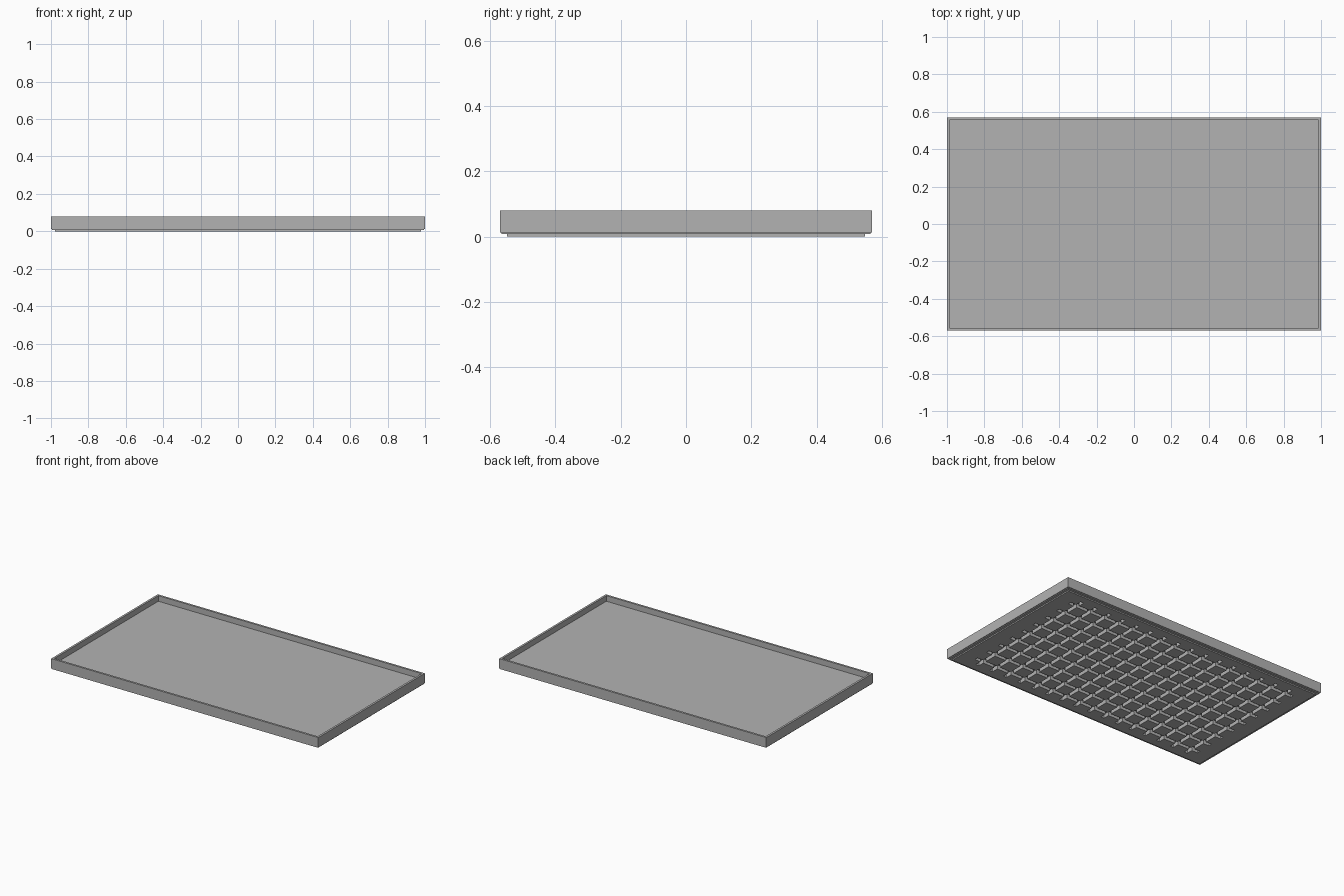
import bpy, bmesh
from mathutils import Matrix, Vector

if "Cube" in bpy.data.objects:
    bpy.data.objects.remove(bpy.data.objects["Cube"])

grey = bpy.data.materials.new("mid grey")
grey.use_nodes = True
colour = (0.45, 0.45, 0.45, 1)
grey.diffuse_color = colour
grey.node_tree.nodes["Principled BSDF"].inputs["Base Color"].default_value = colour


def finish(name, bm):
    bmesh.ops.recalc_face_normals(bm, faces=bm.faces)
    mesh = bpy.data.meshes.new(name)
    bm.to_mesh(mesh)
    bm.free()
    mesh.materials.append(grey)
    obj = bpy.data.objects.new(name, mesh)
    bpy.context.collection.objects.link(obj)
    return obj


def stacked_rectangles(name, rings):
    """Loft rectangles (half x, half y, z) and cap the first and last."""
    bm = bmesh.new()
    loops = [[bm.verts.new((sx * hx, sy * hy, z))
              for sx, sy in ((-1, -1), (1, -1), (1, 1), (-1, 1))]
             for hx, hy, z in rings]
    for a, b in zip(loops, loops[1:]):
        for i in range(4):
            j = (i + 1) % 4
            bm.faces.new((a[i], a[j], b[j], b[i]))
    bm.faces.new(loops[0])
    bm.faces.new(loops[-1])
    return finish(name, bm)


def groove_bars(name, count, along_x, length):
    """Parallel bars that cut one direction of the underside grid."""
    bm = bmesh.new()
    for i in range(count):
        offset = (i - (count - 1) / 2) * PITCH
        size = (length, GROOVE, 2 * DEPTH) if along_x else (GROOVE, length, 2 * DEPTH)
        place = (0, offset, 0) if along_x else (offset, 0, 0)
        bmesh.ops.create_cube(bm, size=1, matrix=Matrix.Translation(place)
                              @ Matrix.Diagonal(Vector(size)).to_4x4())
    bars = finish(name, bm)
    bars.hide_render = True
    bars.hide_set(True)
    return bars


X, Y, TOP, FLOOR, WALL = 1.0, 0.57, 0.08, 0.042, 0.014
PITCH, GROOVE, DEPTH = 0.11, 0.024, 0.028

# Tray: stepped foot, outer wall, rim and recessed floor in one shell
tray = stacked_rectangles("tray", [
    (X - 0.022, Y - 0.022, 0),
    (X - 0.022, Y - 0.022, 0.008),
    (X - 0.005, Y - 0.005, 0.008),
    (X - 0.005, Y - 0.005, 0.013),
    (X, Y, 0.013),
    (X, Y, TOP),
    (X - WALL, Y - WALL, TOP),
    (X - WALL, Y - WALL, FLOOR),
])

# Crossing grooves in the underside
for bars in (groove_bars("long_groove_cutter", 9, True, 16 * PITCH),
             groove_bars("cross_groove_cutter", 16, False, 9 * PITCH)):
    cut = tray.modifiers.new(bars.name, "BOOLEAN")
    cut.operation = "DIFFERENCE"
    cut.solver = "EXACT"
    cut.object = bars
